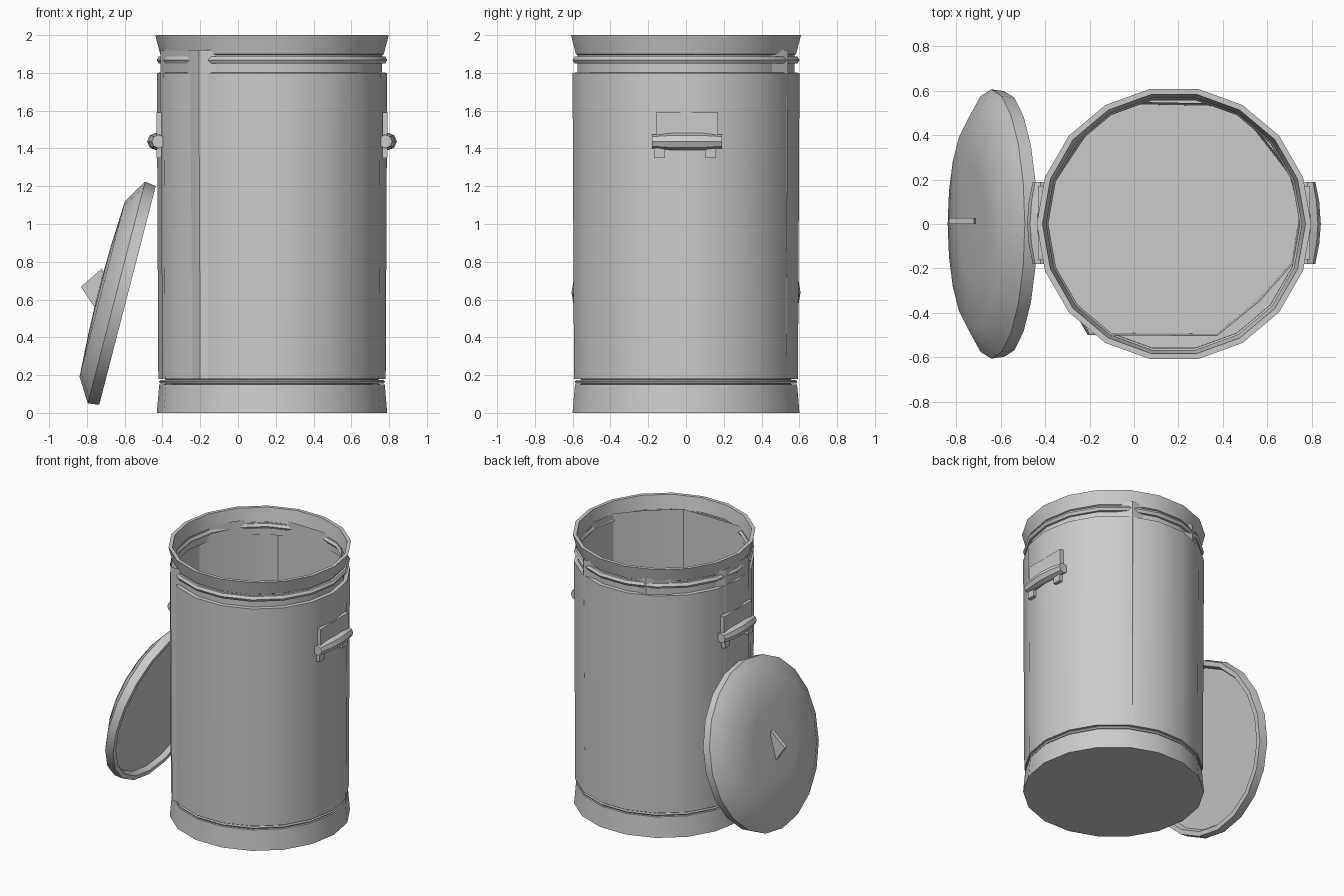
import bpy, bmesh, math
from mathutils import Matrix, Vector

if "Cube" in bpy.data.objects:
    bpy.data.objects.remove(bpy.data.objects["Cube"])

CX = 0.18      # can axis
SIDES = 18


def finish(bm, name, matrix=None, smooth=True):
    bmesh.ops.remove_doubles(bm, verts=bm.verts, dist=1e-5)
    bmesh.ops.recalc_face_normals(bm, faces=bm.faces)
    me = bpy.data.meshes.new(name)
    bm.to_mesh(me)
    bm.free()
    ob = bpy.data.objects.new(name, me)
    bpy.context.collection.objects.link(ob)
    if matrix:
        me.transform(matrix)
    if smooth:
        bpy.ops.object.select_all(action='DESELECT')
        ob.select_set(True)
        bpy.context.view_layer.objects.active = ob
        bpy.ops.object.shade_smooth_by_angle(angle=math.radians(32))
    return ob


def skin(bm, rings, closed=False, cap_end=True):
    """Bridge successive vertex rings; cap the ends unless closed."""
    pairs = list(zip(rings, rings[1:]))
    if closed:
        pairs.append((rings[-1], rings[0]))
    n = len(rings[0])
    for a, b in pairs:
        for i in range(n):
            j = (i + 1) % n
            bm.faces.new((a[i], a[j], b[j], b[i]))
    if not closed:
        bm.faces.new(rings[0])
        if cap_end:
            bm.faces.new(rings[-1])


def lathe(name, profile, matrix, sides=SIDES, closed=False, cap_end=True):
    """Revolve (radius, height) points around z."""
    bm = bmesh.new()
    rings = [[bm.verts.new((r * math.cos(2 * math.pi * i / sides),
                            r * math.sin(2 * math.pi * i / sides), z))
              for i in range(sides)] for r, z in profile]
    skin(bm, rings, closed, cap_end)
    return finish(bm, name, matrix)


def box(name, lo, hi):
    bm = bmesh.new()
    bmesh.ops.create_cube(bm, size=1)
    lo, hi = Vector(lo), Vector(hi)
    for v in bm.verts:
        v.co = Vector([(lo[i] + hi[i]) / 2 + v.co[i] * (hi[i] - lo[i]) for i in range(3)])
    return finish(bm, name, smooth=False)


can = Matrix.Translation((CX, 0, 0))

# Can outside: base band, groove, wall, neck, flared top band and its inner lip
lathe("can_body", [(0.61, 0), (0.597, 0.15), (0.565, 0.152), (0.565, 0.178),
                   (0.602, 0.18), (0.61, 1.8), (0.583, 1.802), (0.583, 1.895),
                   (0.592, 1.9), (0.618, 2.0), (0.592, 2.0), (0.575, 1.9)],
      can, cap_end=False)

# Coarse faceted liner with the floor
bm = bmesh.new()
plan = [(-0.2, -0.49), (0.37, -0.495), (0.56, -0.34), (0.71, -0.17), (0.745, 0.05),
        (0.7, 0.22), (0.46, 0.53), (-0.05, 0.54), (-0.18, 0.45), (-0.4, 0.12),
        (-0.4, -0.15)]
skin(bm, [[bm.verts.new((CX + (x - CX) * k, y * k, z)) for x, y in plan]
          for z, k in ((0.18, 1.0), (1.92, 1.02))], cap_end=False)
bmesh.ops.recalc_face_normals(bm, faces=bm.faces)
liner = finish(bm, "can_liner")
liner.data.flip_normals()

# Raised beads around the neck and base
for name, r, z, t in (("base_bead", 0.588, 0.165, 0.01),
                      ("neck_bead", 0.588, 1.868, 0.022)):
    lathe(name, [(r + t * math.cos(a * math.pi / 3), z + t * math.sin(a * math.pi / 3))
                 for a in range(6)], can, closed=True)

# Side handles: mounting plate, two lower tabs and a bowed grip
for side, s in (("right", 1), ("left", -1)):
    def sx(x):
        return CX + s * x
    x0, x1 = sorted((sx(0.585), sx(0.612)))
    box(f"{side}_handle_plate", (x0, -0.16, 1.42), (x1, 0.17, 1.59))
    for tag, y in (("front", -0.14), ("back", 0.13)):
        box(f"{side}_handle_tab_{tag}", (x0, y - 0.03, 1.35), (x1, y + 0.03, 1.42))
    bm = bmesh.new()
    rings = [[bm.verts.new((sx(x + r * math.cos(k * math.pi / 4)), y,
                            1.437 + r * math.sin(k * math.pi / 4))) for k in range(8)]
             for y, x, r in ((-0.18, 0.6, 0.036), (-0.09, 0.61, 0.044), (0, 0.616, 0.045),
                             (0.1, 0.61, 0.044), (0.19, 0.6, 0.036))]
    skin(bm, rings)
    finish(bm, f"{side}_handle_grip")

# Lid leaning on the left side; its local z points away from the can
lean = Matrix.Translation((-0.585, 0, 0.622)) @ Matrix.Rotation(math.radians(-75.5), 4, 'Y')
lathe("lid", [(0.55, 0.035), (0.565, 0), (0.598, 0), (0.606, 0.06), (0.575, 0.08),
              (0.48, 0.138), (0.25, 0.15), (0.05, 0.155)], lean, sides=20)

# Lid handle: a thin wedge-shaped fin
bm = bmesh.new()
tri = [(-0.76, 0.56), (-0.832, 0.668), (-0.72, 0.765), (-0.7, 0.68)]
skin(bm, [[bm.verts.new((x, y, z)) for x, z in tri] for y in (0.0, 0.028)])
finish(bm, "lid_handle", smooth=False)
